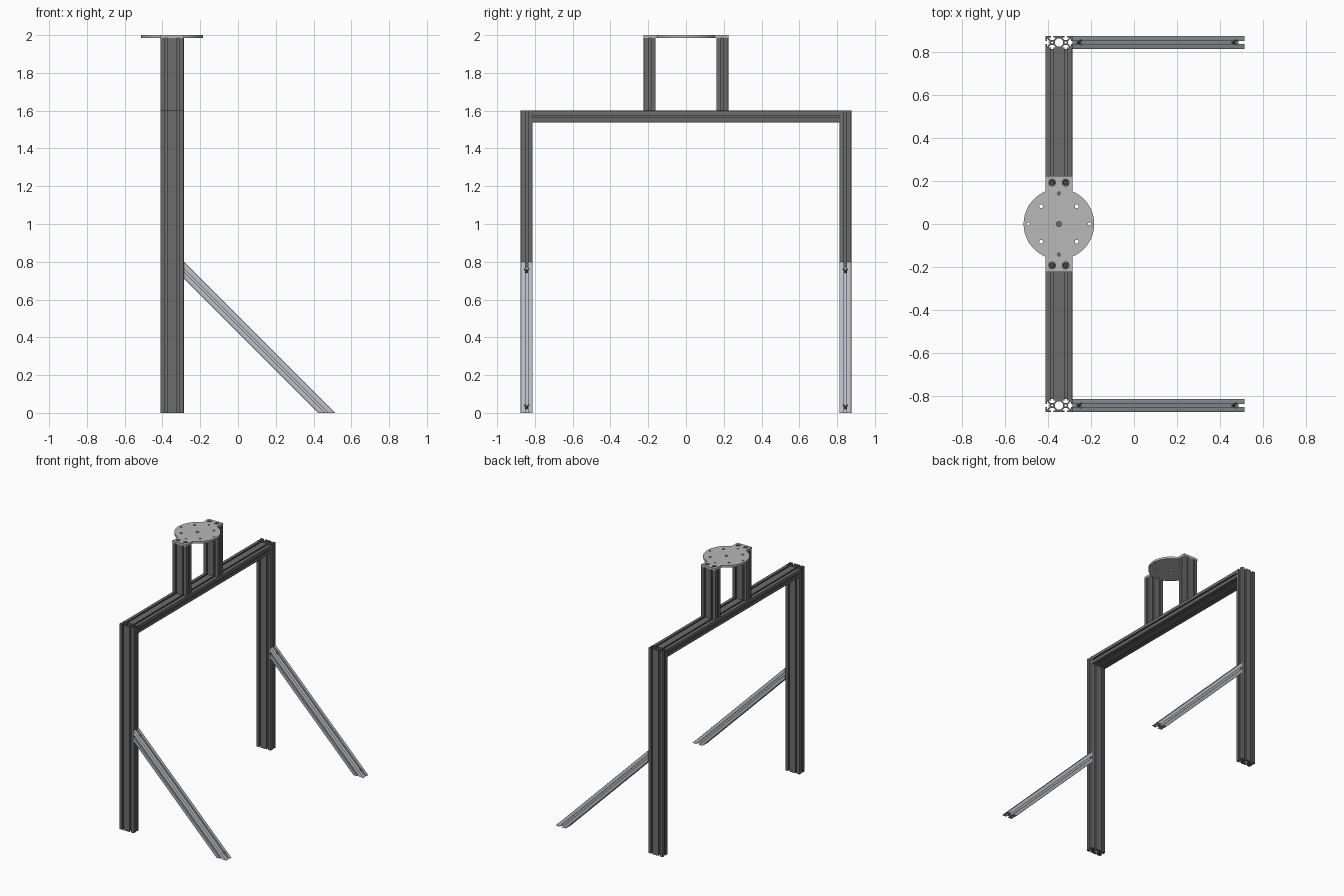
import bpy, bmesh, math
from mathutils import Matrix, Vector

if "Cube" in bpy.data.objects:
    bpy.data.objects.remove(bpy.data.objects["Cube"])

S = 2 / 1280            # profile units (40-unit cell) to scene units
CX = -0.349             # centre line of the main frame
HALF = 20 * S           # half a profile cell


def material(name, rgb):
    m = bpy.data.materials.new(name)
    m.diffuse_color = (*rgb, 1)
    m.use_nodes = True
    m.node_tree.nodes["Principled BSDF"].inputs["Base Color"].default_value = m.diffuse_color
    return m


DARK = material("dark_grey", (0.15, 0.15, 0.15))
PLATE = material("mid_grey", (0.48, 0.48, 0.48))
LIGHT = material("light_blue_grey", (0.5, 0.51, 0.58))
STEEL = material("screw_grey", (0.12, 0.12, 0.12))


def circle(x, y, r, n=24):
    return [(x + r * math.cos(2 * math.pi * i / n), y + r * math.sin(2 * math.pi * i / n))
            for i in range(n)]


def prism(name, loops, length, mat, matrix, shear=(0, 0)):
    """Extrude an outline with holes along local z; shear mitres the two ends."""
    bm = bmesh.new()
    for loop in loops:
        vs = [bm.verts.new((x, y, 0)) for x, y in loop]
        for a, b in zip(vs, vs[1:] + vs[:1]):
            bm.edges.new((a, b))
    bmesh.ops.triangle_fill(bm, edges=bm.edges[:], use_beauty=True, use_dissolve=False)
    ext = bmesh.ops.extrude_face_region(bm, geom=bm.faces[:], use_keep_orig=True)
    top = {g for g in ext["geom"] if isinstance(g, bmesh.types.BMVert)}
    for v in bm.verts:
        v.co.z = length + shear[1] * v.co.x if v in top else shear[0] * v.co.x
    bmesh.ops.recalc_face_normals(bm, faces=bm.faces[:])
    me = bpy.data.meshes.new(name)
    bm.to_mesh(me)
    bm.free()
    me.materials.append(mat)
    ob = bpy.data.objects.new(name, me)
    bpy.context.collection.objects.link(ob)
    ob.matrix_world = matrix
    return ob


# Slotted profile outlines
SLOT = [(20, -4), (15.5, -4), (15.5, -10), (13, -10), (7.75, -4.75)]
SLOT += [(x, -y) for x, y in reversed(SLOT)]
CORNER = [(20, 18), (19.4, 19.4), (18, 20)]


def turned(pts, quarter, cx):
    c, s = [(1, 0), (0, 1), (-1, 0), (0, -1)][quarter]
    return [((c * x - s * y + cx) * S, (s * x + c * y) * S) for x, y in pts]


def outline(steps):
    """steps: (quarter turn, cell centre, whether a corner follows the slot)."""
    out = []
    for q, cx, corner in steps:
        out += turned(SLOT + (CORNER if corner else []), q, cx)
    return out


single = [outline([(q, 0, True) for q in range(4)]), circle(0, 0, 3.6 * S, 16)]
octagon = [(12.25, -4.75), (12.25, 4.75), (5, 12), (-5, 12),
           (-12.25, 4.75), (-12.25, -4.75), (-5, -12), (5, -12)]
double = [outline([(0, 20, True), (1, 20, False), (1, -20, True),
                   (2, -20, True), (3, -20, False), (3, 20, True)]),
          circle(20 * S, 0, 3.6 * S, 16), circle(-20 * S, 0, 3.6 * S, 16),
          turned(octagon, 0, 0)]


def screw(name, radius, height, matrix):
    """Cap screw head with a hexagonal socket."""
    prism(name, [circle(0, 0, radius), circle(0, 0, radius * 0.5, 6)], height, STEEL, matrix)
    prism(name + "_socket_floor", [circle(0, 0, radius * 0.5, 6)], height * 0.4, STEEL, matrix)


T = Matrix.Translation

# Crossbeam between the posts
beam_y = 0.875 - 2 * HALF
prism("crossbeam", double, 2 * beam_y, DARK,
      T((CX, -beam_y, 1.6 - HALF)) @ Matrix.Rotation(-math.pi / 2, 4, 'X'))

PLATE_Z, PLATE_H = 1.984, 0.016
UP_Y = 0.1925
BASE_X = 0.469
LEN = (BASE_X - (CX + 2 * HALF)) * math.sqrt(2)

for side, sy in (("left", -1), ("right", 1)):
    # Tall posts and short uprights
    prism(side + "_post", double, 1.6, DARK, T((CX, sy * (0.875 - HALF), 0)))
    prism(side + "_upright", double, PLATE_Z - 1.6, DARK, T((CX, sy * UP_Y, 1.6)))

    # Diagonal brace, mitred to the floor and to the post
    along, normal = Vector((-1, 0, 1)).normalized(), Vector((1, 0, 1)).normalized()
    m = Matrix((normal, (0, 1, 0), along)).transposed().to_4x4()
    m.translation = (BASE_X, sy * (0.875 - HALF), 0)
    brace = prism(side + "_brace", single, LEN, LIGHT, m, shear=(-1, 1))

    # Counterbored fixing at each end of the brace
    for end, s in (("lower", 0.025), ("upper", LEN - 0.025)):
        at = m @ T((0.0122, 0, s)) @ Matrix.Rotation(math.pi / 2, 4, 'Y')
        cutter = prism("bore_cutter", [circle(0, 0, 0.0125)], 0.04, LIGHT, at)
        cutter.hide_render = True
        mod = brace.modifiers.new("bore", 'BOOLEAN')
        mod.operation, mod.solver, mod.object = 'DIFFERENCE', 'EXACT', cutter
        bpy.context.view_layer.update()
        bpy.context.view_layer.objects.active = brace
        bpy.ops.object.modifier_apply(modifier=mod.name)
        bpy.data.objects.remove(cutter)
        screw(f"{side}_{end}_brace_screw", 0.0085, 0.010, at)

    # Screws holding the plate to the uprights
    for sx in (-1, 1):
        screw(f"{side}_plate_screw", 0.0115, 0.013, T((CX + sx * HALF, sy * UP_Y, PLATE_Z)))

# Round mounting plate with two square tabs
R, W, E = 0.164, 2 * HALF, UP_Y + HALF
a0 = math.acos(W / R)
arc = [(R * math.cos(-a0 + 2 * a0 * i / 40), R * math.sin(-a0 + 2 * a0 * i / 40)) for i in range(41)]
edge = arc + [(W, E), (-W, E)] + [(-x, -y) for x, y in arc] + [(-W, -E), (W, -E)]
holes = [circle(0, 0, 0.012)]
for k in range(4):
    a = k * math.pi / 2
    holes.append(circle(0.142 * math.cos(a), 0.142 * math.sin(a), 0.007))
    a += math.pi / 4
    holes.append(circle(0.117 * math.cos(a), 0.117 * math.sin(a), 0.009))
holes += [circle(sx * HALF, sy * UP_Y, 0.016) for sx in (-1, 1) for sy in (-1, 1)]
prism("top_plate", [edge] + holes, PLATE_H, PLATE, T((CX, 0, PLATE_Z)))

# Smooth round walls, keep sharp edges
for ob in bpy.context.scene.objects:
    ob.select_set(True)
    bpy.context.view_layer.objects.active = ob
bpy.ops.object.shade_smooth_by_angle(angle=math.radians(30))
